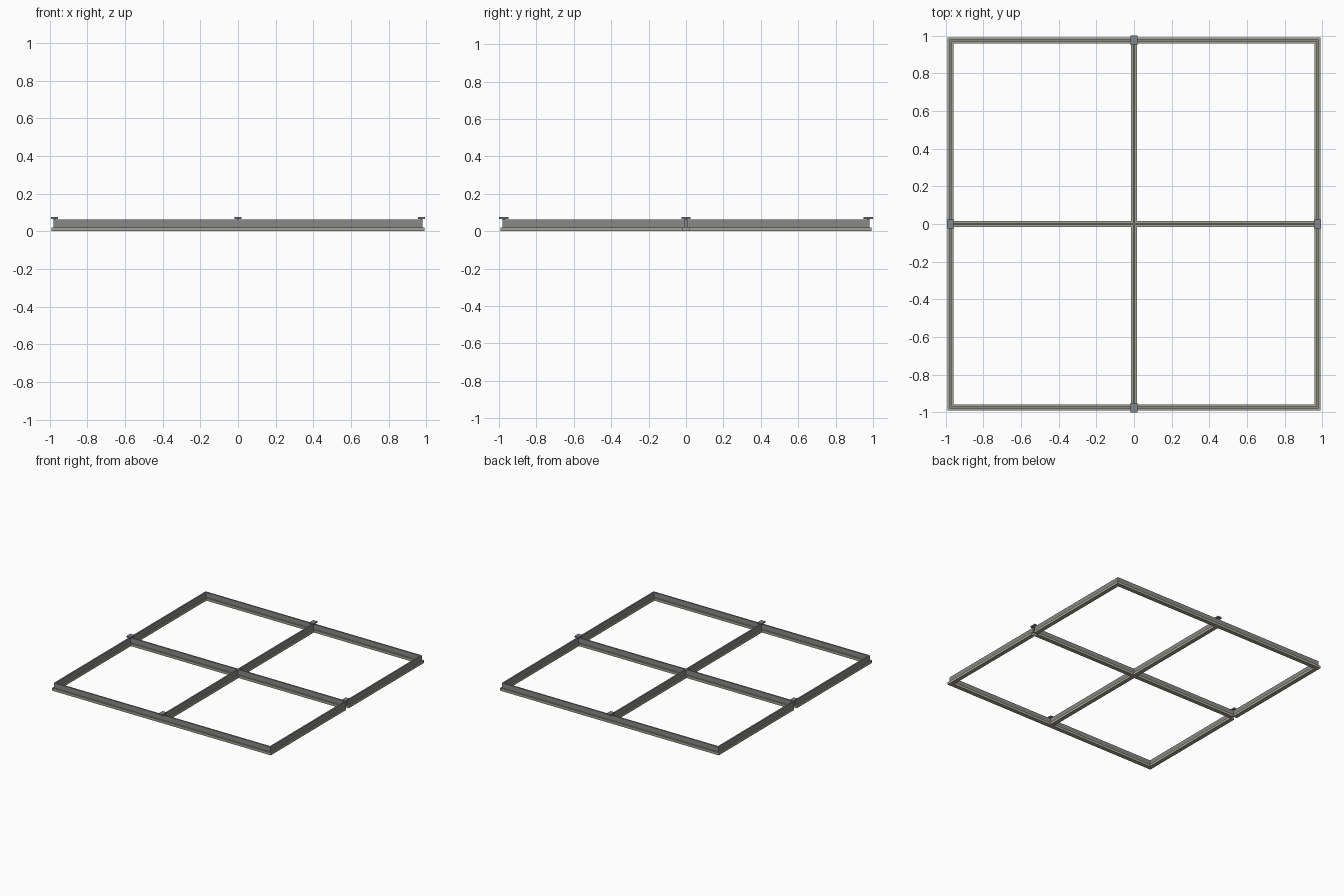
import bpy

if "Cube" in bpy.data.objects:
    bpy.data.objects.remove(bpy.data.objects["Cube"])

def material(name, rgb):
    m = bpy.data.materials.new(name)
    m.diffuse_color = (*rgb, 1)
    m.use_nodes = True
    m.node_tree.nodes["Principled BSDF"].inputs["Base Color"].default_value = m.diffuse_color
    return m

BEIGE = material("beige", (0.38, 0.37, 0.28))
GREY = material("grey", (0.25, 0.25, 0.25))
STEEL = material("blue grey", (0.22, 0.25, 0.28))

def box(name, x0, x1, y0, y1, z0, z1, mat):
    bpy.ops.mesh.primitive_cube_add(size=1, location=((x0+x1)/2, (y0+y1)/2, (z0+z1)/2))
    o = bpy.context.object
    o.name = name
    o.scale = (x1-x0, y1-y0, z1-z0)
    bpy.ops.object.transform_apply(location=False, rotation=False, scale=True)
    o.data.materials.append(mat)
    return o

C = 0.975      # centre line of the outer rails
F = 0.0165     # half width of the base flange
W = 0.006      # half thickness of the upright web
BASE, WEB, CAP = 0.021, 0.062, 0.077

# inverted T rails: wide base flange with a thin upright web, both directions
for p in (-C, 0, C):
    e = C + F if p else C - F
    w = C + W if p else C - W
    box("base_rail_x", -e, e, p-F, p+F, 0, BASE, BEIGE)
    box("web_rail_x", -w, w, p-W, p+W, BASE, WEB, GREY)
    # rails along y stop against the flanges of the x rails
    for a, b in ((-C, 0), (0, C)):
        box("base_rail_y", p-F, p+F, a+F, b-F, 0, BASE, BEIGE)
        box("web_rail_y", p-W, p+W, a+W, b-W, BASE, WEB, GREY)

# hanger clips at the middle of each outer rail
for x, y in ((C, 0), (-C, 0), (0, C), (0, -C)):
    box("clip_neck", x-W, x+W, y-0.008, y+0.008, WEB, 0.067, STEEL)
    box("clip_cap", x-0.0185, x+0.0185, y-0.025, y+0.025, 0.066, CAP, STEEL)
